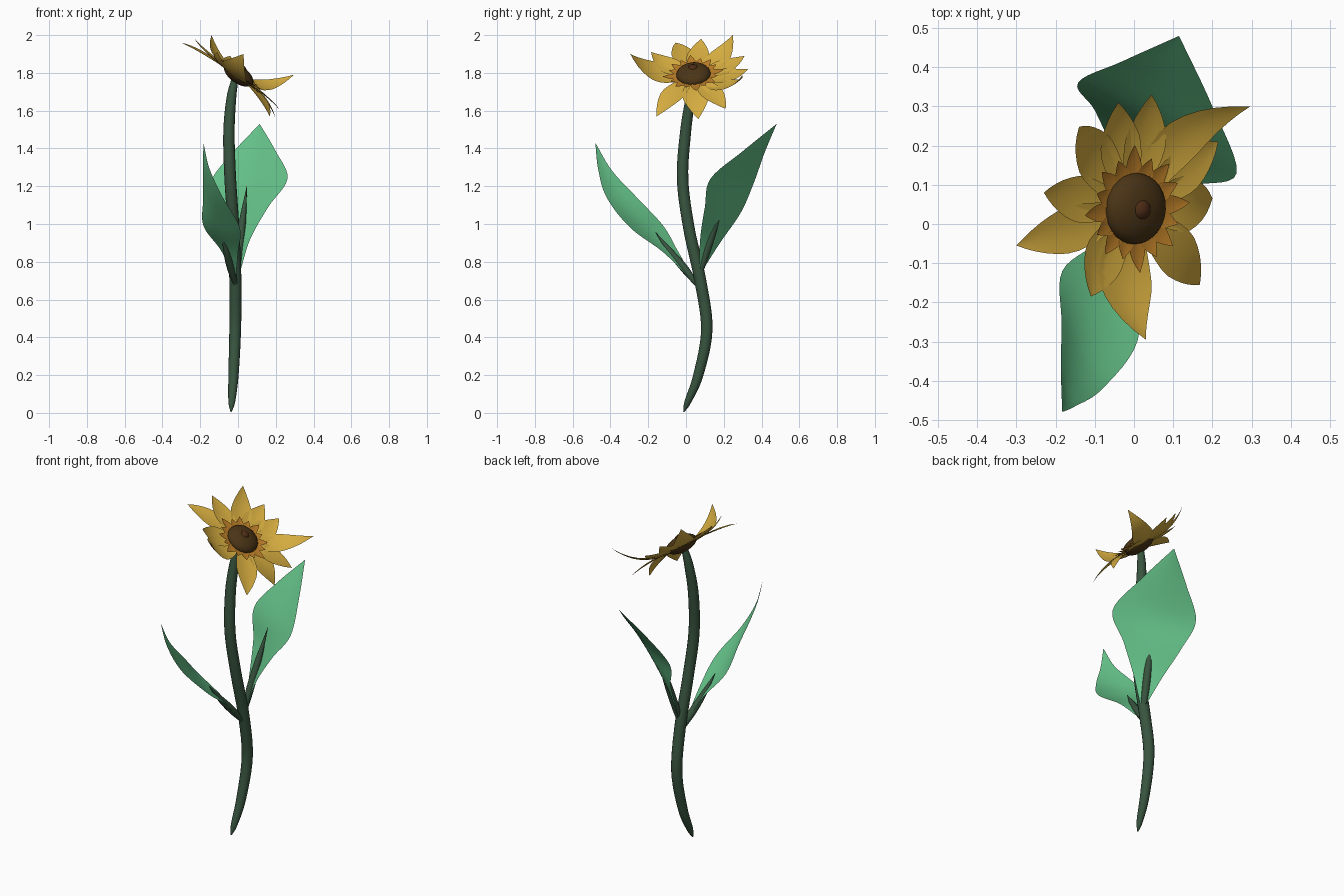
import bpy, bmesh, math
from mathutils import Vector as V

if "Cube" in bpy.data.objects:
    bpy.data.objects.remove(bpy.data.objects["Cube"])


def material(name, rgb):
    m = bpy.data.materials.new(name)
    m.diffuse_color = (*rgb, 1)
    m.use_nodes = True
    m.node_tree.nodes["Principled BSDF"].inputs["Base Color"].default_value = m.diffuse_color
    return m


GOLD = material("gold", (0.66, 0.41, 0.05))
ORANGE = material("orange", (0.48, 0.20, 0.02))
BROWN = material("brown", (0.07, 0.035, 0.008))
RUST = material("rust", (0.075, 0.025, 0.008))
STEM = material("stem_green", (0.04, 0.09, 0.05))
LEAF = material("leaf_green", (0.13, 0.54, 0.25))


def spline(pts, steps):
    # Catmull-Rom through the points
    p = [V(q) for q in pts]
    p = [2 * p[0] - p[1]] + p + [2 * p[-1] - p[-2]]
    out = []
    for i in range(1, len(p) - 2):
        a, b, c, d = p[i - 1:i + 3]
        for k in range(steps):
            t = k / steps
            out.append(0.5 * (2 * b + (c - a) * t + (2 * a - 5 * b + 4 * c - d) * t * t
                              + (3 * b - a - 3 * c + d) * t ** 3))
    return out + [p[-2]]


def finish(bm, name, mat):
    bmesh.ops.remove_doubles(bm, verts=bm.verts, dist=1e-5)
    me = bpy.data.meshes.new(name)
    bm.to_mesh(me)
    bm.free()
    for f in me.polygons:
        f.use_smooth = True
    me.materials.append(mat)
    ob = bpy.data.objects.new(name, me)
    bpy.context.collection.objects.link(ob)
    return ob


def loft(bm, rows, closed=False):
    vs = [[bm.verts.new(p) for p in r] for r in rows]
    n = len(rows[0])
    for a, b in zip(vs, vs[1:]):
        for i in range(n if closed else n - 1):
            j = (i + 1) % n
            bm.faces.new((a[i], a[j], b[j], b[i]))


def tube(name, pts, mat, steps=6, sides=14):
    # points are x, y, z, radius
    path = spline(pts, steps)
    rows = []
    for i, q in enumerate(path):
        t = (path[min(i + 1, len(path) - 1)] - path[max(i - 1, 0)]).to_3d().normalized()
        u = t.cross(V((0, 1, 0))).normalized()
        w = t.cross(u)
        r = max(q[3], 0.0005)
        rows.append([q.to_3d() + r * (math.cos(a) * u + math.sin(a) * w)
                     for a in (k * math.tau / sides for k in range(sides))])
    bm = bmesh.new()
    loft(bm, rows, True)
    for end in (rows[0], rows[-1]):
        bm.faces.new([bm.verts.new(p) for p in end])
    return finish(bm, name, mat)


# Stem and leaf stalks
tube("stem", [(-.037, -.012, .005, .003), (-.033, .01, .06, .018), (-.024, .065, .2, .027),
              (-.015, .11, .44, .031), (-.014, .076, .7, .032), (-.024, .015, .98, .031),
              (-.041, -.018, 1.24, .031), (-.048, -.003, 1.48, .03), (-.036, .022, 1.66, .026),
              (-.016, .038, 1.77, .018)], STEM)
tube("rear_leaf_stalk", [(-.01, .06, .70, .012), (.002, .1, .83, .021), (.022, .155, 1.0, .019),
                         (.047, .22, 1.2, .001)], STEM)
tube("front_leaf_stalk", [(-.012, .06, .675, .01), (-.035, -.005, .76, .021),
                          (-.06, -.08, .85, .017), (-.085, -.16, .955, .001)], STEM)


# Leaves from left and right edge points, with the middle bowed
def leaf(name, left, right, bow):
    bm = bmesh.new()
    rows = []
    for a, b in zip(spline(left, 6), spline(right, 6)):
        w = (a - b).length / 0.25
        rows.append([a.lerp(b, t / 6) + V(bow) * w * math.sin(t / 6 * math.pi)
                     for t in range(7)])
    loft(bm, rows)
    finish(bm, name, LEAF)


leaf("rear_leaf",
     [(-.01, .085, .75), (-.05, .18, .9), (-.1, .29, 1.06), (-.143, .36, 1.22),
      (-.03, .415, 1.375), (.115, .48, 1.53)],
     [(.012, .07, .75), (.065, .075, .92), (.16, .1, 1.09), (.262, .13, 1.24),
      (.2, .3, 1.385), (.115, .48, 1.53)], (.004, .008, -.004))
leaf("front_leaf",
     [(-.03, .03, .73), (-.09, -.045, .86), (-.183, -.12, .99), (-.185, -.25, 1.13),
      (-.186, -.39, 1.28), (-.183, -.48, 1.43)],
     [(-.012, .02, .71), (0, -.12, .85), (.01, -.295, .98), (-.08, -.42, 1.14),
      (-.15, -.465, 1.29), (-.183, -.48, 1.43)], (-.006, -.01, -.008))

# Flower head frame
C = V((-.004, .04, 1.782))
N = V((.58, -.07, .81)).normalized()
U = V((0, 1, 0)).cross(N).normalized()
W = N.cross(U)


def petal(bm, tip, half, start, lift=0.0, bend=0.0, cup=0.12):
    d = tip - C
    flat = d - d.dot(N) * N
    side = N.cross(flat).normalized()
    base = C + flat.normalized() * start + lift * N
    mid = C + flat * 0.7 + (lift - 0.25 * max(d.dot(N), 0)) * N + bend * side
    rows = []
    for k in range(11):
        t = k / 10
        p = base * (1 - t) ** 2 + mid * 2 * t * (1 - t) + tip * t * t
        s = t / 0.45
        w = half * (0.4 + 0.6 * math.sin(s * math.pi / 2)) if s < 1 \
            else half * (1 - ((t - .45) / .55) ** 1.4)
        rows.append([p + side * w * x + N * cup * w * x * x for x in (-1, -.5, 0, .5, 1)])
    loft(bm, rows)


# Large outer petals: tip, half width and sideways bend
bm = bmesh.new()
for x, y, z, h, b in [(.297, .30, 1.79, .062, .04), (.045, .33, 1.82, .065, -.03),
                      (-.04, .31, 1.89, .065, 0), (-.14, .248, 2.0, .066, -.02),
                      (-.23, .08, 1.98, .06, 0), (-.30, -.055, 1.96, .06, 0),
                      (-.11, -.185, 1.91, .065, 0), (.03, -.295, 1.9, .085, -.01),
                      (.168, -.155, 1.57, .065, 0), (.2, .065, 1.555, .072, 0),
                      (.215, .21, 1.61, .06, 0)]:
    petal(bm, V((x, y, z)), h, .03, 0, b)
finish(bm, "outer_petals", GOLD)

# Small inner petals
bm = bmesh.new()
for i in range(16):
    a = i * math.tau / 16 + 0.1
    r = (.165, .14, .15, .135)[i % 4]
    petal(bm, C + r * (math.cos(a) * U + math.sin(a) * W) + .022 * N, .024, .06, .012)
finish(bm, "inner_petals", ORANGE)


# Seed disc and centre bud
def dome(name, centre, r, h, mat):
    bm = bmesh.new()
    bmesh.ops.create_uvsphere(bm, u_segments=28, v_segments=14, radius=1)
    for v in bm.verts:
        v.co = centre + v.co.x * r * U + v.co.y * r * W + v.co.z * h * N
    finish(bm, name, mat)


dome("seed_disc", C + .012 * N, .091, .046, BROWN)
dome("centre_bud", C + .039 * N - .006 * U, .03, .028, RUST)
